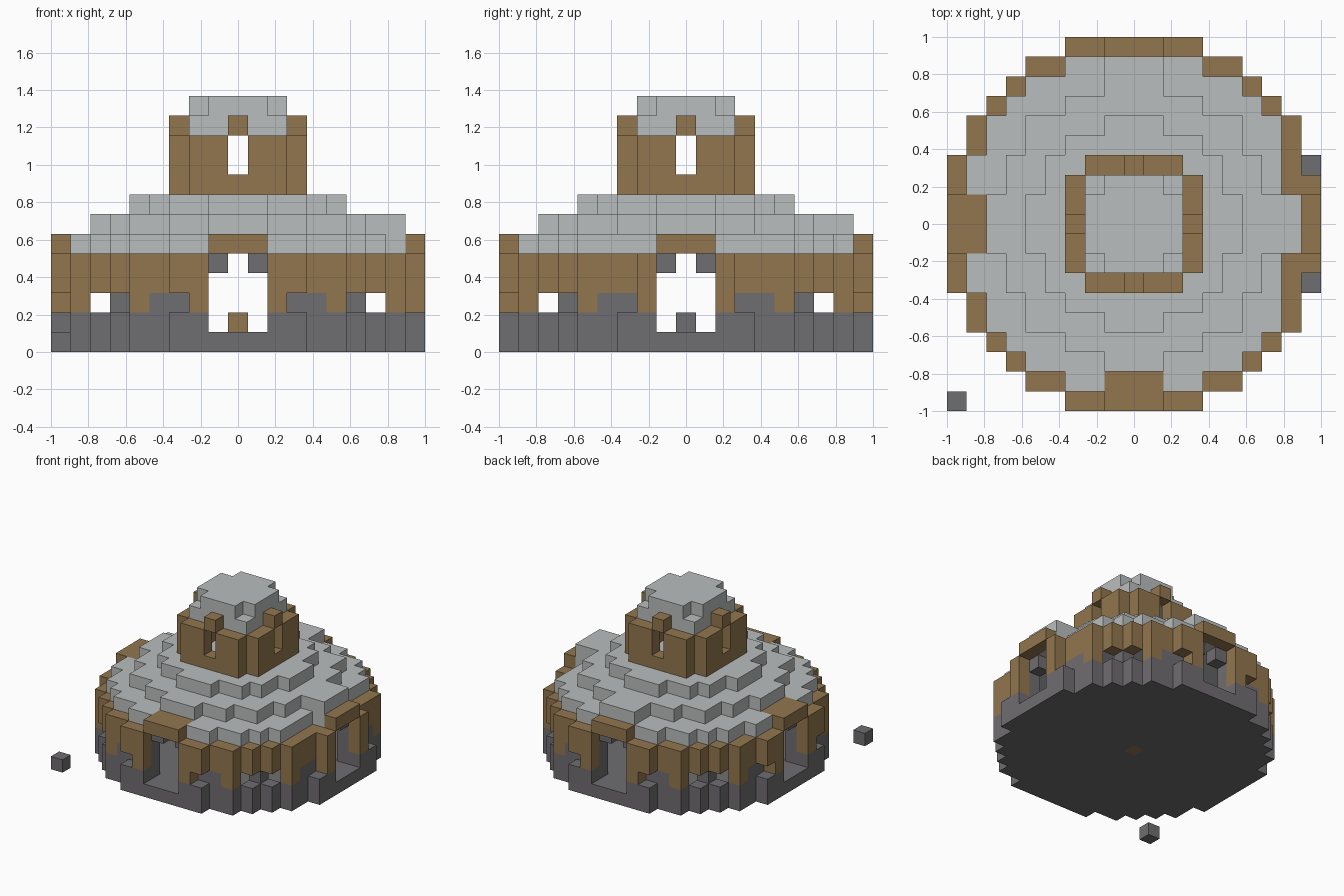
import bpy, bmesh
from mathutils import Vector

cube = bpy.data.objects.get("Cube")
if cube:
    bpy.data.objects.remove(cube, do_unlink=True)

U = 2 / 19  # block size


def material(name, rgb):
    m = bpy.data.materials.new(name)
    m.use_nodes = True
    m.diffuse_color = (*rgb, 1)
    bsdf = next(n for n in m.node_tree.nodes if n.type == 'BSDF_PRINCIPLED')
    bsdf.inputs["Base Color"].default_value = (*rgb, 1)
    bsdf.inputs["Roughness"].default_value = 0.9
    return m


stone = material("dark_stone", (0.159, 0.153, 0.162))
wood = material("brown_wood", (0.287, 0.181, 0.076))
slate = material("light_slate", (0.491, 0.515, 0.509))

parts = {}  # name -> material
blocks = {}  # cell -> part name


def put(name, mat, cells):
    parts[name] = mat
    for c in cells:
        blocks[c] = name


def disc(half_widths):
    """Cells of a stepped disc; half_widths[i] is the half width of row +-i."""
    return {(x, s * y) for y, w in enumerate(half_widths)
            for s in (-1, 1) for x in range(-w, w + 1)}


def layers(cells, lo, hi):
    return {(x, y, z) for x, y in cells for z in range(lo, hi + 1)}


def four(x, y):
    """Quarter turns of a cell about the centre."""
    return {(x, y), (-y, x), (-x, -y), (y, -x)}


def eight(x, y):
    return four(x, y) | four(x, -y)


full = disc([9, 9, 9, 9, 8, 8, 7, 6, 5, 3])
inner = disc([8, 8, 8, 8, 7, 7, 6, 5, 3])
ring = full - inner
doors = eight(0, 9) | eight(1, 9)
porch = doors | eight(0, 8) | eight(1, 8)
windows = eight(3, 9) | eight(4, 8) | eight(6, 7)
east_gaps = {(9, 3), (9, -3)}

# Foundation and low stone wall
put("foundation", stone, layers(full, 0, 0))
put("stone_wall", stone, layers(ring - doors, 1, 1))
put("window_sills", stone,
    layers(eight(3, 8), 1, 2) | layers(eight(4, 8), 2, 2) | layers(four(6, 6), 1, 2))

# Timber wall with open window slots
put("timber_wall", wood,
    layers(ring - doors - windows, 2, 2) | layers(ring - doors - east_gaps, 3, 4))
put("inner_timber", wood, layers(eight(3, 8), 3, 4) | layers(eight(2, 8), 4, 4))

# Door frames and hoods
put("door_frames", stone, layers(eight(2, 8), 1, 3) | layers(eight(1, 8), 4, 4))
east_gutter = {(8, s * y) for s in (-1, 1) for y in (2, 3)}
put("lower_roof", slate, layers(inner - east_gutter, 5, 5))
plain_side = {(x, y) for x, y in porch if x == 8 or y == 8}
put("door_hoods", wood, layers(porch - plain_side, 5, 5))

# Stepped roof
put("middle_roof", slate,
    layers(disc([7, 7, 6, 6, 5, 5, 3, 1]) | plain_side, 6, 6))
put("upper_roof", slate, layers(disc([5, 5, 4, 4, 3, 1]), 7, 7))

# Lantern tower with four tall windows and lintels
tower = disc([3, 3, 3, 2]) - disc([2, 2, 2])
slots = four(3, 0)
put("tower_wall", wood, layers(tower, 8, 8) | layers(tower - slots, 9, 10))
put("tower_lintels", wood, layers(slots, 11, 11))
put("tower_roof", slate, layers(disc([2, 2, 2]), 11, 11) | layers(disc([2, 2, 1]), 12, 12))

# Hearth and loose blocks
put("hearth_post", wood, layers({(0, 0)}, 0, 1))
put("hearth_stone", stone, {(3, 0, 1)})
put("loose_stone", stone, {(-9, -9, 0)})


def build(name, mat):
    """Mesh the exposed sides of a part's blocks and merge flat regions."""
    bm = bmesh.new()
    for cell, owner in blocks.items():
        if owner != name:
            continue
        centre = Vector(cell) + Vector((0, 0, 0.5))
        for axis in range(3):
            for sign in (-1, 1):
                n = Vector((0, 0, 0))
                n[axis] = sign
                if tuple(int(a + b) for a, b in zip(cell, n)) in blocks:
                    continue
                a = Vector((0, 0, 0))
                a[(axis + 1) % 3] = 0.5
                b = n.cross(a)
                mid = centre + n * 0.5
                bm.faces.new([bm.verts.new((mid + p) * U)
                              for p in (a + b, b - a, -a - b, a - b)])
    bmesh.ops.remove_doubles(bm, verts=bm.verts, dist=U * 0.01)
    bmesh.ops.dissolve_limit(bm, angle_limit=0.01, verts=bm.verts, edges=bm.edges)
    mesh = bpy.data.meshes.new(name)
    bm.to_mesh(mesh)
    bm.free()
    mesh.materials.append(mat)
    bpy.context.collection.objects.link(bpy.data.objects.new(name, mesh))


for part, mat in parts.items():
    build(part, mat)
